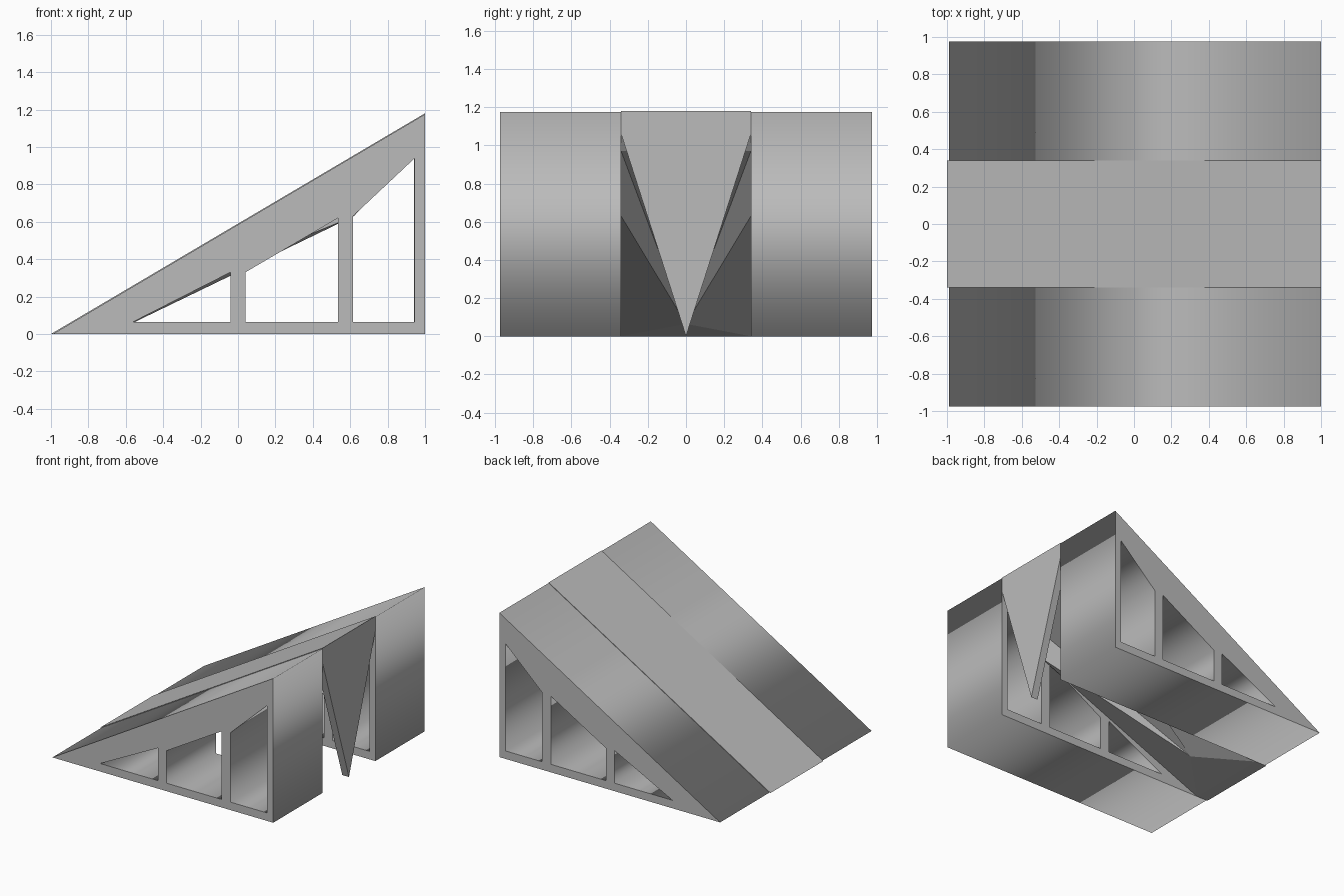
import bpy, bmesh, math

cube = bpy.data.objects.get("Cube")
if cube:
    bpy.data.objects.remove(cube, do_unlink=True)

grey = bpy.data.materials.new("plain_grey")
grey.use_nodes = True
colour = (0.5, 0.5, 0.5, 1)
grey.diffuse_color = colour
grey.node_tree.nodes["Principled BSDF"].inputs["Base Color"].default_value = colour

INNER, OUTER = 0.34, 0.975
PEAK = 1.06


def link(name, data):
    obj = bpy.data.objects.new(name, data)
    bpy.context.collection.objects.link(obj)
    data.materials.append(grey)
    return obj


def mesh_part(name, points, faces):
    bm = bmesh.new()
    verts = [bm.verts.new(p) for p in points]
    for f in faces:
        bm.faces.new([verts[i] for i in f])
    bmesh.ops.recalc_face_normals(bm, faces=bm.faces)
    me = bpy.data.meshes.new(name)
    bm.to_mesh(me)
    bm.free()
    return link(name, me)


# Side frames: triangular outline with three windows, extruded across y
outline = [(-0.99, 0), (1, 0), (1, 1.175)]
windows = [
    [(-0.56, 0.065), (-0.04, 0.065), (-0.04, 0.33)],
    [(0.04, 0.065), (0.535, 0.065), (0.535, 0.62), (0.04, 0.33)],
    [(0.615, 0.065), (0.945, 0.065), (0.945, 0.94), (0.615, 0.63)],
]


def side_frame(name, side):
    curve = bpy.data.curves.new(name, 'CURVE')
    curve.dimensions = '2D'
    curve.fill_mode = 'BOTH'
    curve.extrude = (OUTER - INNER) / 2
    for loop in [outline] + windows:
        spline = curve.splines.new('POLY')
        spline.points.add(len(loop) - 1)
        for p, (x, z) in zip(spline.points, loop):
            p.co = (x, z, 0, 1)
        spline.use_cyclic_u = True
    obj = link(name, curve)
    obj.rotation_euler.x = math.pi / 2
    obj.location.y = side * (OUTER + INNER) / 2
    bpy.ops.object.select_all(action='DESELECT')
    obj.select_set(True)
    bpy.context.view_layer.objects.active = obj
    bpy.ops.object.convert(target='MESH')


side_frame("front_side_frame", -1)
side_frame("back_side_frame", 1)

# Centre ramp: sloped slab whose underside is a fan of facets around one low point
section = [(1, 1.18), (1, PEAK), (0.94, 0.97), (0.62, 0.63), (-0.9, 0), (-1, 0)]
points = [(x, s * INNER, z) for s in (-1, 1) for x, z in section]
points.append((-0.55, 0, 0.065))
n, low = len(section), 2 * len(section)
faces = [(0, 1, n + 1, n), (1, 2, n + 2, n + 1), (2, n + 2, low),
         (4, n + 4, low), (4, 5, n + 5, n + 4), (5, 0, n, n + 5),
         tuple(range(n)), tuple(range(n, 2 * n))]
for k in (0, n):
    faces += [(k + 2, k + 3, low), (k + 3, k + 4, low)]
mesh_part("centre_ramp", points, faces)

# Pointed plate hanging in the opening of the tall end
tooth = [(-INNER, PEAK), (0, 0), (INNER, PEAK)]
mesh_part("hanging_tooth",
          [(x, y, z) for x in (0.94, 1) for y, z in tooth],
          [(0, 1, 2), (3, 4, 5), (0, 1, 4, 3), (1, 2, 5, 4), (2, 0, 3, 5)])
